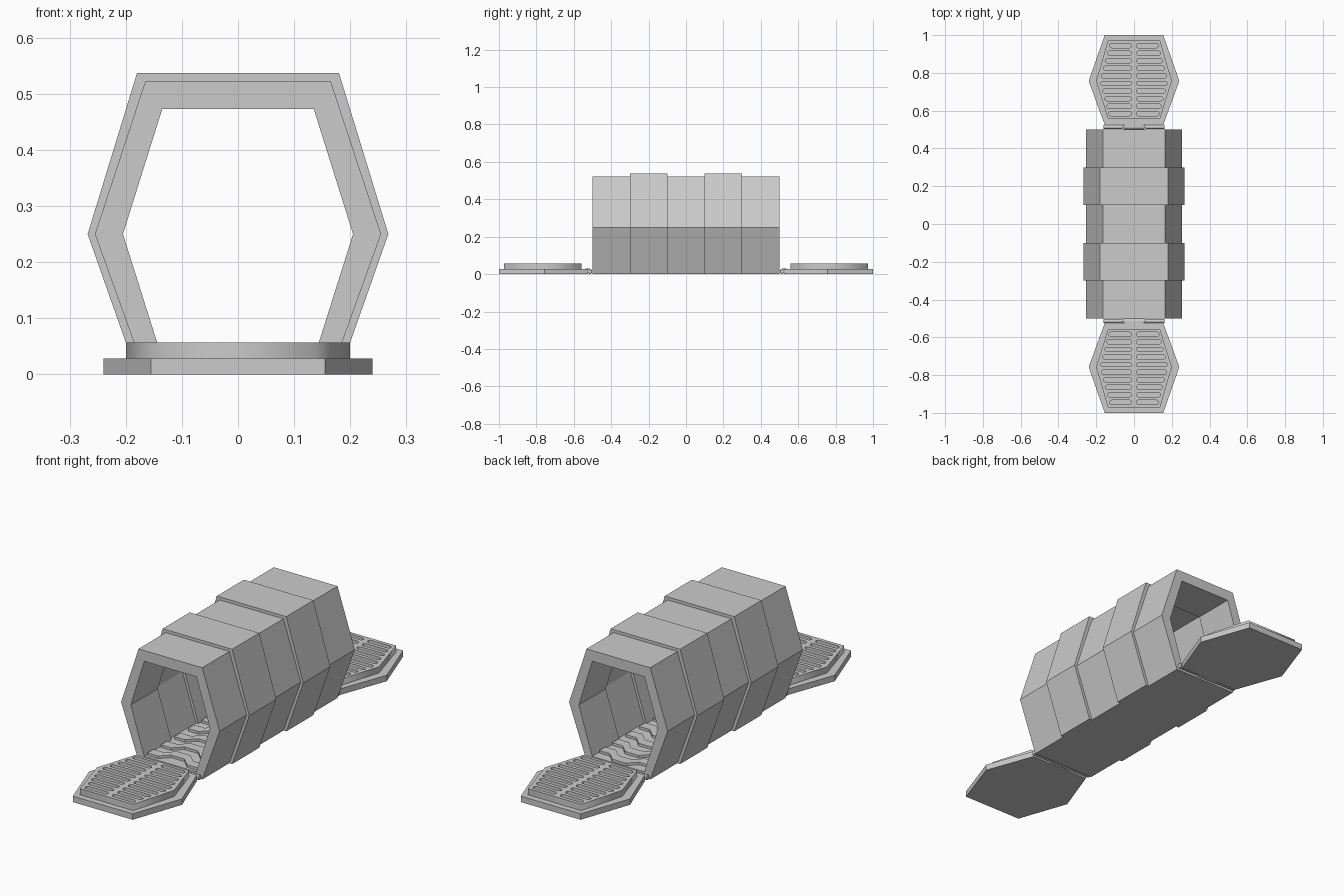
import bpy, bmesh, math

cube = bpy.data.objects.get("Cube")
if cube:
    bpy.data.objects.remove(cube, do_unlink=True)

grey = bpy.data.materials.new("plain grey")
grey.use_nodes = True
COLOUR = (0.6, 0.6, 0.6, 1)
grey.diffuse_color = COLOUR
grey.node_tree.nodes["Principled BSDF"].inputs["Base Color"].default_value = COLOUR


def finish(name, bm):
    bmesh.ops.recalc_face_normals(bm, faces=bm.faces)
    mesh = bpy.data.meshes.new(name)
    bm.to_mesh(mesh)
    bm.free()
    mesh.materials.append(grey)
    obj = bpy.data.objects.new(name, mesh)
    bpy.context.collection.objects.link(obj)
    return obj


def prism(name, outline, low, high):
    """Extrude a flat (x, y) outline from z = low to z = high."""
    bm = bmesh.new()
    face = bm.faces.new([bm.verts.new((x, y, low)) for x, y in outline])
    top = bmesh.ops.extrude_face_region(bm, geom=[face])["geom"]
    bmesh.ops.translate(bm, vec=(0, 0, high - low),
                        verts=[v for v in top if isinstance(v, bmesh.types.BMVert)])
    return finish(name, bm)


def hexagon(end, mid, low, centre, high):
    """Six-sided outline, widest at centre."""
    return [(-end, low), (end, low), (mid, centre), (end, high), (-end, high), (-mid, centre)]


def tunnel_segment(name, outer, inner, start, stop):
    """Hollow ring between two (x, z) outlines, running along y."""
    bm = bmesh.new()
    loops = [[bm.verts.new((x, y, z)) for x, z in shape]
             for shape, y in ((outer, start), (outer, stop), (inner, stop), (inner, start))]
    for a, b in zip(loops, loops[1:] + loops[:1]):
        for i in range(len(a)):
            j = (i + 1) % len(a)
            bm.faces.new((a[i], a[j], b[j], b[i]))
    return finish(name, bm)


# Tunnel: five hollow segments, every second one larger
MID = 0.25
FLOOR = 0.028
narrow = (hexagon(0.165, 0.255, 0, MID, 0.523), hexagon(0.135, 0.205, FLOOR, MID, 0.473))
wide = (hexagon(0.18, 0.268, 0, MID, 0.537), hexagon(0.148, 0.218, FLOOR, MID, 0.487))
for i in range(5):
    start = -0.5 + 0.2 * i
    outer, inner = wide if i % 2 else narrow
    tunnel_segment(f"tunnel_segment_{i + 1}", outer, inner, start, start + 0.2)

# Stepped tread bands across the tunnel floor
band = [(-0.13, 0), (-0.075, 0), (-0.035, 0.04), (0.035, 0.04), (0.075, 0), (0.13, 0)]
for i in range(10):
    y = -0.485 + 0.1 * i
    if y + 0.09 > 0.5:
        y = 0.41
    outline = [(x, y + d) for x, d in band] + [(x, y + d + 0.045) for x, d in reversed(band)]
    prism(f"floor_tread_{i + 1}", outline, FLOOR - 0.005, FLOOR + 0.012)


def slot_outline(x0, x1, y, r, steps=6):
    """Long hole with round ends."""
    points = []
    for cx, turn in ((x1 - r, -math.pi / 2), (x0 + r, math.pi / 2)):
        for k in range(steps + 1):
            a = turn + math.pi * k / steps
            points.append((cx + r * math.cos(a), y + r * math.sin(a)))
    return points


def slotted_plate(name, outline, holes, low, high):
    """Flat plate with holes, filled from a two-dimensional curve."""
    curve = bpy.data.curves.new(name, "CURVE")
    curve.dimensions = "2D"
    curve.fill_mode = "BOTH"
    curve.extrude = (high - low) / 2
    for loop in [outline] + holes:
        spline = curve.splines.new("POLY")
        spline.points.add(len(loop) - 1)
        for point, (x, y) in zip(spline.points, loop):
            point.co = (x, y, 0, 1)
        spline.use_cyclic_u = True
    temp = bpy.data.objects.new(name + "_outline", curve)
    bpy.context.collection.objects.link(temp)
    bpy.context.view_layer.update()
    mesh = bpy.data.meshes.new_from_object(temp.evaluated_get(bpy.context.evaluated_depsgraph_get()))
    bpy.data.objects.remove(temp, do_unlink=True)
    bm = bmesh.new()
    bm.from_mesh(mesh)
    bpy.data.meshes.remove(mesh)
    bmesh.ops.remove_doubles(bm, verts=bm.verts, dist=0.0001)
    bmesh.ops.translate(bm, verts=bm.verts, vec=(0, 0, (low + high) / 2))
    return finish(name, bm)


# Ramps at both ends: base slab, slotted grating and hinge
for side, s in (("front", -1), ("back", 1)):
    def flip(outline):
        return [(x, s * y) for x, y in outline]

    prism(f"{side}_ramp_base", flip(hexagon(0.155, 0.24, 0.525, 0.757, 1.0)), 0, 0.028)

    holes = []
    for k in range(10):
        y = 0.584 + 0.04 * k
        reach = 0.18 - 0.27 * abs(y - 0.757)
        holes += [flip(slot_outline(0.012, reach, y, 0.0115)),
                  flip(slot_outline(-reach, -0.012, y, 0.0115))]
    slotted_plate(f"{side}_ramp_grating", flip(hexagon(0.138, 0.2, 0.558, 0.757, 0.972)),
                  holes, 0.028, 0.057)

    # Hinge pin with a centre knuckle and two outer knuckles
    for name, x, length, radius in (("pin", 0, 0.32, 0.007), ("centre_knuckle", 0, 0.11, 0.013),
                                    ("left_knuckle", 0.112, 0.1, 0.011),
                                    ("right_knuckle", -0.112, 0.1, 0.011)):
        bm = bmesh.new()
        bmesh.ops.create_cone(bm, cap_ends=True, segments=12, radius1=radius, radius2=radius,
                              depth=length)
        hinge = finish(f"{side}_hinge_{name}", bm)
        hinge.rotation_euler.y = math.pi / 2
        hinge.location = (x, s * 0.514, 0.014)
    prism(f"{side}_hinge_tab", flip([(-0.055, 0.514), (0.055, 0.514), (0.045, 0.538), (-0.045, 0.538)]),
          0.006, 0.03)
